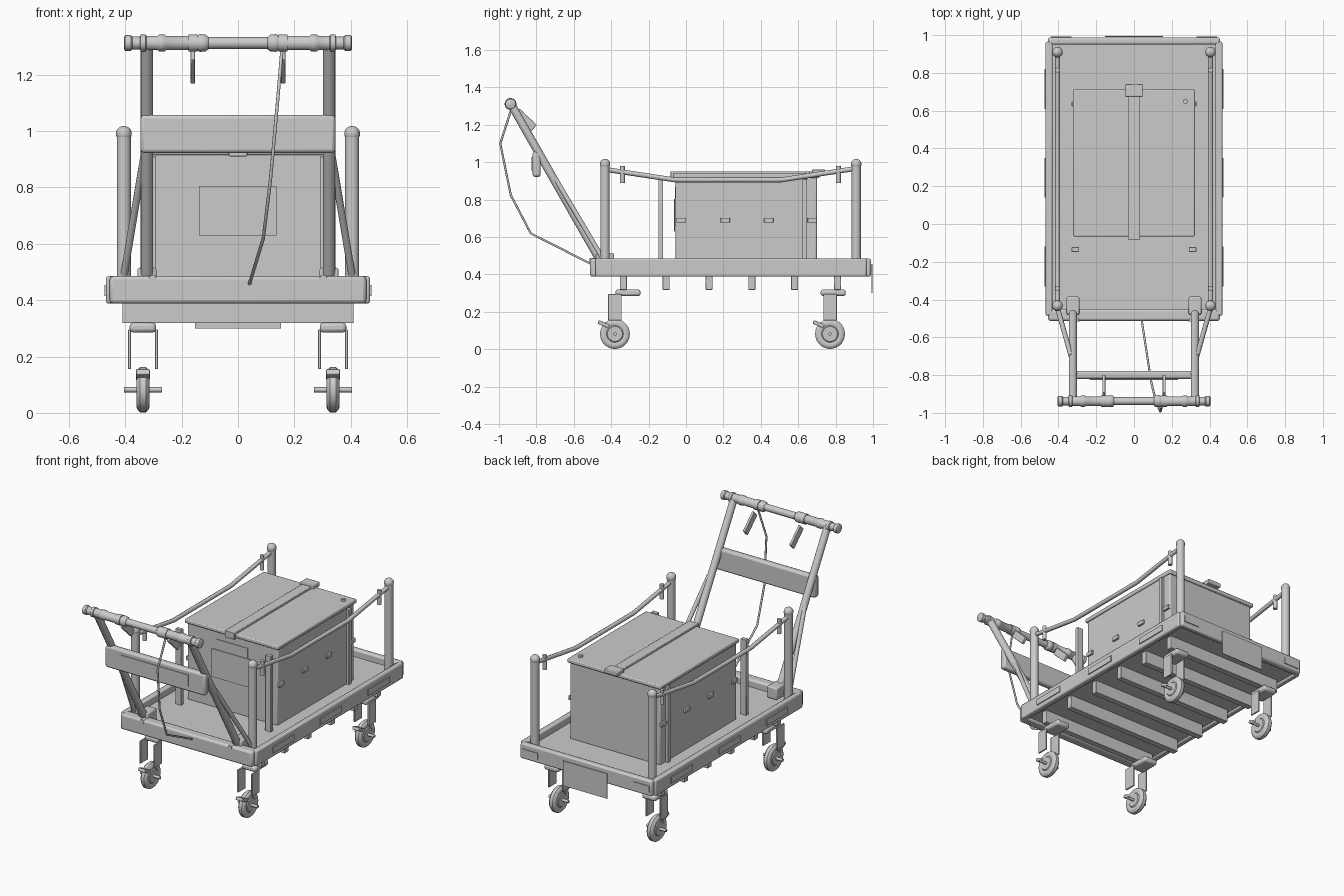
import bpy, bmesh, math
from mathutils import Vector

if "Cube" in bpy.data.objects:
    bpy.data.objects.remove(bpy.data.objects["Cube"])


def finish(bm, name, bevel=0.0, smooth=True):
    me = bpy.data.meshes.new(name)
    bmesh.ops.recalc_face_normals(bm, faces=bm.faces)
    bm.to_mesh(me)
    bm.free()
    ob = bpy.data.objects.new(name, me)
    bpy.context.collection.objects.link(ob)
    if bevel:
        m = ob.modifiers.new("bevel", 'BEVEL')
        m.width, m.segments = bevel, 2
    if smooth:
        bpy.ops.object.select_all(action='DESELECT')
        ob.select_set(True)
        bpy.context.view_layer.objects.active = ob
        bpy.ops.object.shade_smooth_by_angle(angle=math.radians(40))
    return ob


def box(name, x, y, z, bevel=0.004, tilt=0.0):
    """Box from (min, max) ranges, optionally tilted about x."""
    bm = bmesh.new()
    bmesh.ops.create_cube(bm, size=1)
    for v in bm.verts:
        v.co = Vector((v.co.x * (x[1] - x[0]), v.co.y * (y[1] - y[0]), v.co.z * (z[1] - z[0])))
    ob = finish(bm, name, bevel, bevel > 0)
    ob.location = (sum(x) / 2, sum(y) / 2, sum(z) / 2)
    ob.rotation_euler.x = tilt
    return ob


def rod(name, a, b, r, seg=16):
    """Cylinder between two points."""
    a, b = Vector(a), Vector(b)
    bm = bmesh.new()
    bmesh.ops.create_cone(bm, cap_ends=True, segments=seg, radius1=r, radius2=r, depth=(b - a).length)
    ob = finish(bm, name)
    ob.location = (a + b) / 2
    ob.rotation_mode = 'QUATERNION'
    ob.rotation_quaternion = (b - a).to_track_quat('Z', 'Y')
    return ob


def ball(name, p, r):
    bm = bmesh.new()
    bmesh.ops.create_uvsphere(bm, u_segments=16, v_segments=10, radius=r)
    finish(bm, name).location = p


def tube(name, pts, r):
    """Bent tube with straight segments."""
    cu = bpy.data.curves.new(name, 'CURVE')
    cu.dimensions, cu.bevel_depth, cu.bevel_resolution = '3D', r, 2
    cu.use_fill_caps = True
    sp = cu.splines.new('POLY')
    sp.points.add(len(pts) - 1)
    for q, p in zip(sp.points, pts):
        q.co = (*p, 1)
    bpy.context.collection.objects.link(bpy.data.objects.new(name, cu))


def lathe_x(name, profile, loc, seg=28):
    """Revolve an (x, radius) profile around the x axis."""
    bm = bmesh.new()
    rings = [[bm.verts.new((x, r * math.cos(t), r * math.sin(t)))
              for t in (2 * math.pi * i / seg for i in range(seg))] for x, r in profile]
    for p, q in zip(rings, rings[1:]):
        for i in range(seg):
            j = (i + 1) % seg
            bm.faces.new((p[i], p[j], q[j], q[i]))
    bm.faces.new(rings[0])
    bm.faces.new(rings[-1])
    finish(bm, name).location = loc


# Deck floor, rim rails and under slats
box("deck_floor", (-.45, .45), (-.49, .97), (.40, .44), 0)
box("front_rail", (-.455, .455), (-.513, -.45), (.388, .485), .012)
box("back_rail", (-.455, .455), (.95, .988), (.388, .485), .01)
for s in (-1, 1):
    x = sorted((s * .432, s * .468))
    box("side_rail", x, (-.485, .965), (.388, .485), .008)
    for y0, y1 in ((-.33, -.12), (.14, .35), (.61, .82)):
        box("side_reflector", sorted((s * .467, s * .474)), (y0, y1), (.415, .453), 0)
    box("back_reflector", sorted((s * .33, s * .44)), (.986, .993), (.415, .453), 0)
for i in range(6):
    y = -.335 + i * .229
    box("under_slat", (-.41, .41), (y - .019, y + .019), (.318, .40), .003)
box("back_plate", (-.153, .153), (.991, .996), (.30, .455), 0)

# Casters
tyre = [(-.023, .012), (-.023, .04), (-.018, .045), (-.023, .06), (-.019, .072), (-.010, .080),
        (.010, .080), (.019, .072), (.023, .06), (.018, .045), (.023, .04), (.023, .012)]
for s in (-1, 1):
    cx = s * .337
    for y, py in ((-.38, -.31), (.77, .787)):
        box("caster_plate", (cx - .047, cx + .047), (py - .067, py + .067), (.285, .32), .012)
        for e in (-1, 1):
            fx = cx + e * .048
            box("caster_fork", (fx - .005, fx + .005), (y - .036, y + .036), (.155, .295), .002)
        lathe_x("wheel", tyre, (cx, y, .082))
        rod("axle", (cx - .067, y, .082), (cx + .067, y, .082), .009, 12)
        box("brake_pedal", (cx - .024, cx + .024), (y - .092, y - .03), (.125, .145), .003, -.4)

# Corner posts, hanging side rails, clips
for s in (-1, 1):
    x = s * .405
    for y in (-.433, .91):
        rod("corner_post", (x, y, .42), (x, y, .985), .025)
        ball("post_cap", (x, y, .99), .028)
    tube("side_rope", [(x, -.433, .962), (x, -.06, .906), (x, .51, .906), (x, .91, .967)], .013)
    for y in (-.34, .815):
        rod("rope_clip", (x, y, .89), (x, y, .98), .013, 10)
    for y in (-.135, .635):
        box("box_stake", (s * .31 - .02, s * .31 + .02), (y - .013, y + .013), (.43, .91), .003)

# Cargo box, lid, strap and fittings
box("cargo_box", (-.312, .312), (-.055, .70), (.435, .925), .008)
box("box_lid", (-.322, .322), (-.066, .713), (.915, .94), .006)
box("lid_strap", (-.033, .033), (-.083, .715), (.938, .952), .003)
box("strap_front", (-.033, .033), (-.083, -.066), (.91, .945), .003)
box("strap_buckle", (-.046, .046), (.675, .742), (.935, .962), .004)
rod("lid_button", (.273, .65, .935), (.273, .65, .952), .013, 12)
for s in (-1, 1):
    for y in (-.027, .21, .443, .675):
        box("side_latch", sorted((s * .308, s * .324)), (y - .025, y + .025), (.677, .703), .003)
box("upper_label", (-.112, .108), (-.059, -.054), (.66, .868), 0)
box("lower_label", (-.138, .137), (-.065, -.06), (.63, .805), 0)

# Push handle: arms, braces, sockets
for s in (-1, 1):
    x = s * .323
    rod("handle_arm", (x, -.445, .45), (x, -.935, 1.31), .022)
    rod("arm_brace", (s * .405, -.445, .485), (s * .333, -.70, .915), .013, 12)
    box("arm_socket", (x - .034, x + .034), (-.48, -.385), (.44, .515), .008)
    rod("socket_bolt", (x - s * .02, -.47, .475), (x - s * .02, -.515, .475), .014, 10)
box("cross_panel", (-.345, .345), (-.82, -.777), (.922, 1.057), .012)
box("panel_label", (-.235, .232), (-.825, -.819), (.957, 1.028), 0)

# Handle bar with grips, rings and levers
hy, hz = -.938, 1.312
rod("handle_bar", (-.39, hy, hz), (.39, hy, hz), .021)
for s in (-1, 1):
    grip = [(.14, .026), (.255, .026), (.26, .030), (.28, .030), (.285, .026), (.325, .026), (.328, .030),
            (.345, .030), (.348, .023), (.375, .023), (.38, .028), (.40, .028), (.404, .022)]
    lathe_x("grip", [(s * a, r) for a, r in grip], (0, hy, hz), 18)
    lathe_x("grip_joint", [(s * a, r) for a, r in ((.105, .022), (.113, .030), (.135, .032), (.145, .026))],
            (0, hy, hz), 18)
    lx = s * .16
    lathe_x("lever_clamp", [(lx - .016, .031), (lx + .016, .031)], (0, hy, hz), 18)
    box("brake_lever", (lx - .008, lx + .008), (-.925, -.795), (1.205, 1.25), .003, -.76)

# Control cable
tube("control_cable", [(.155, -.935, 1.28), (.14, -.993, 1.10), (.115, -.937, .825),
                       (.09, -.83, .62), (.04, -.505, .455)], .006)
